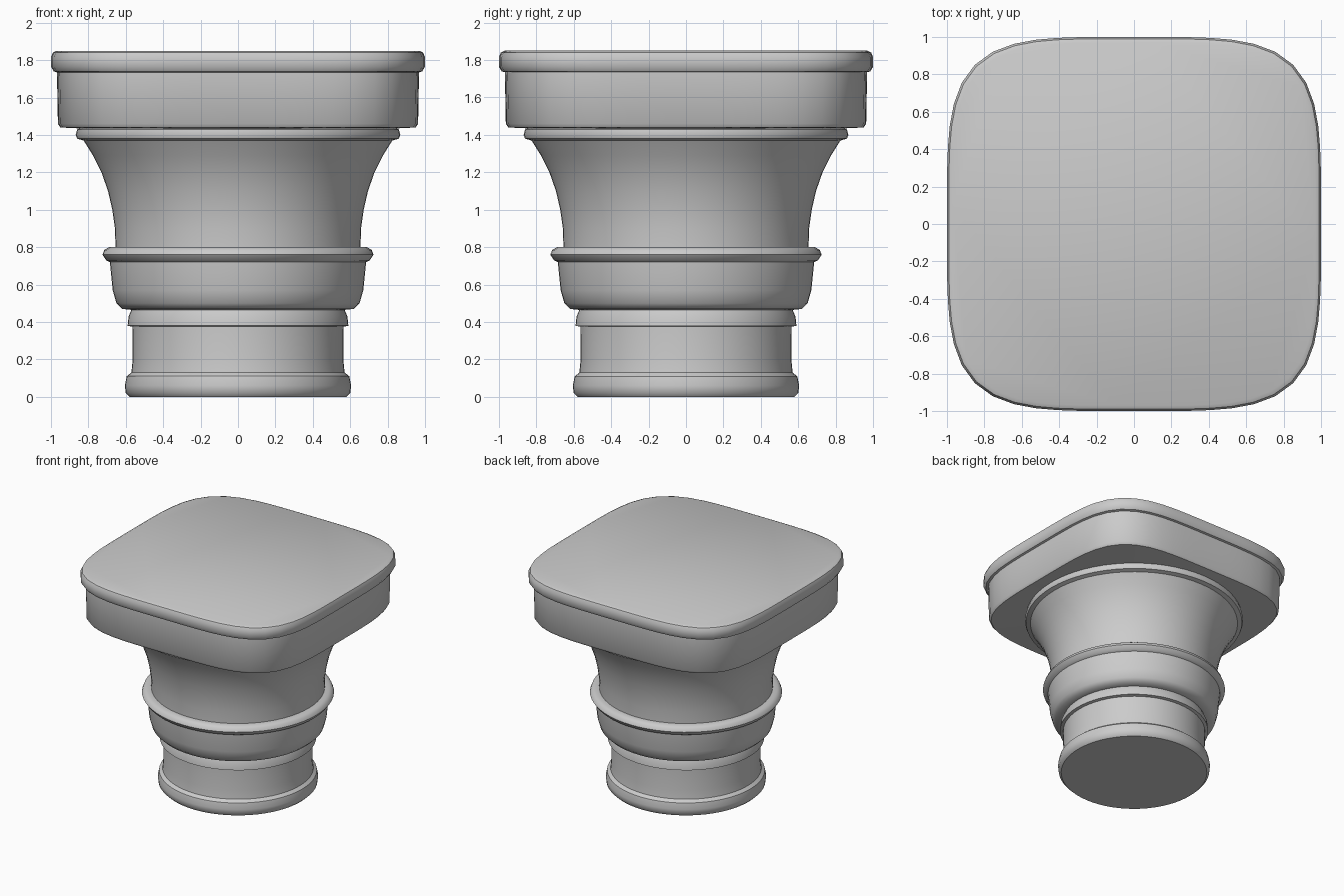
import bpy, bmesh
from math import sin, cos, pi, radians

if "Cube" in bpy.data.objects:
    bpy.data.objects.remove(bpy.data.objects["Cube"])

SEGMENTS = 64


def ring(bm, r, z, n):
    """Superellipse ring: n = 2 is a circle, higher n is a rounded square."""
    verts = []
    for i in range(SEGMENTS):
        a = 2 * pi * i / SEGMENTS
        c, s = cos(a), sin(a)
        d = r * (abs(c) ** n + abs(s) ** n) ** (-1 / n)
        verts.append(bm.verts.new((d * c, d * s, z)))
    return verts


def loft(name, profile, n=2.0, cap_bottom=False, cap_top=False):
    bm = bmesh.new()
    # a profile point may carry its own roundness as a third value
    rings = [ring(bm, p[0], p[1], p[2] if len(p) > 2 else n) for p in profile]
    for lo, hi in zip(rings, rings[1:]):
        for i in range(SEGMENTS):
            j = (i + 1) % SEGMENTS
            bm.faces.new((lo[i], lo[j], hi[j], hi[i]))
    if cap_bottom:
        bm.faces.new(rings[0][::-1])
    if cap_top:
        bm.faces.new(rings[-1])
    mesh = bpy.data.meshes.new(name)
    bm.to_mesh(mesh)
    bm.free()
    obj = bpy.data.objects.new(name, mesh)
    bpy.context.collection.objects.link(obj)
    bpy.context.view_layer.objects.active = obj
    bpy.ops.object.select_all(action='DESELECT')
    obj.select_set(True)
    bpy.ops.object.shade_smooth_by_angle(angle=radians(40))
    return obj


# Round foot, neck and small collar
loft("foot_and_neck", [
    (0.58, 0.0), (0.60, 0.02), (0.605, 0.06), (0.595, 0.11), (0.57, 0.13),
    (0.563, 0.20), (0.565, 0.375), (0.59, 0.38), (0.585, 0.43), (0.57, 0.465),
], cap_bottom=True)

# Drum with a projecting lip
loft("drum", [
    (0.57, 0.465), (0.62, 0.47), (0.65, 0.50), (0.67, 0.57), (0.685, 0.72),
    (0.705, 0.73), (0.725, 0.76), (0.715, 0.785), (0.69, 0.80), (0.655, 0.80),
])

# Flared bell with its upper rim
loft("bell", [
    (0.655, 0.80), (0.658, 0.90), (0.672, 1.0), (0.695, 1.1), (0.73, 1.2),
    (0.775, 1.29), (0.825, 1.37), (0.86, 1.38), (0.868, 1.40), (0.86, 1.43),
    (0.845, 1.435),
])

# Rounded square slab with an overhanging top edge
loft("top_slab", [
    (0.845, 1.435, 2.0), (0.95, 1.44), (0.963, 1.46), (0.968, 1.735),
    (0.985, 1.74), (1.0, 1.765), (1.0, 1.815), (0.99, 1.84), (0.97, 1.85),
], n=4.3, cap_top=True)
